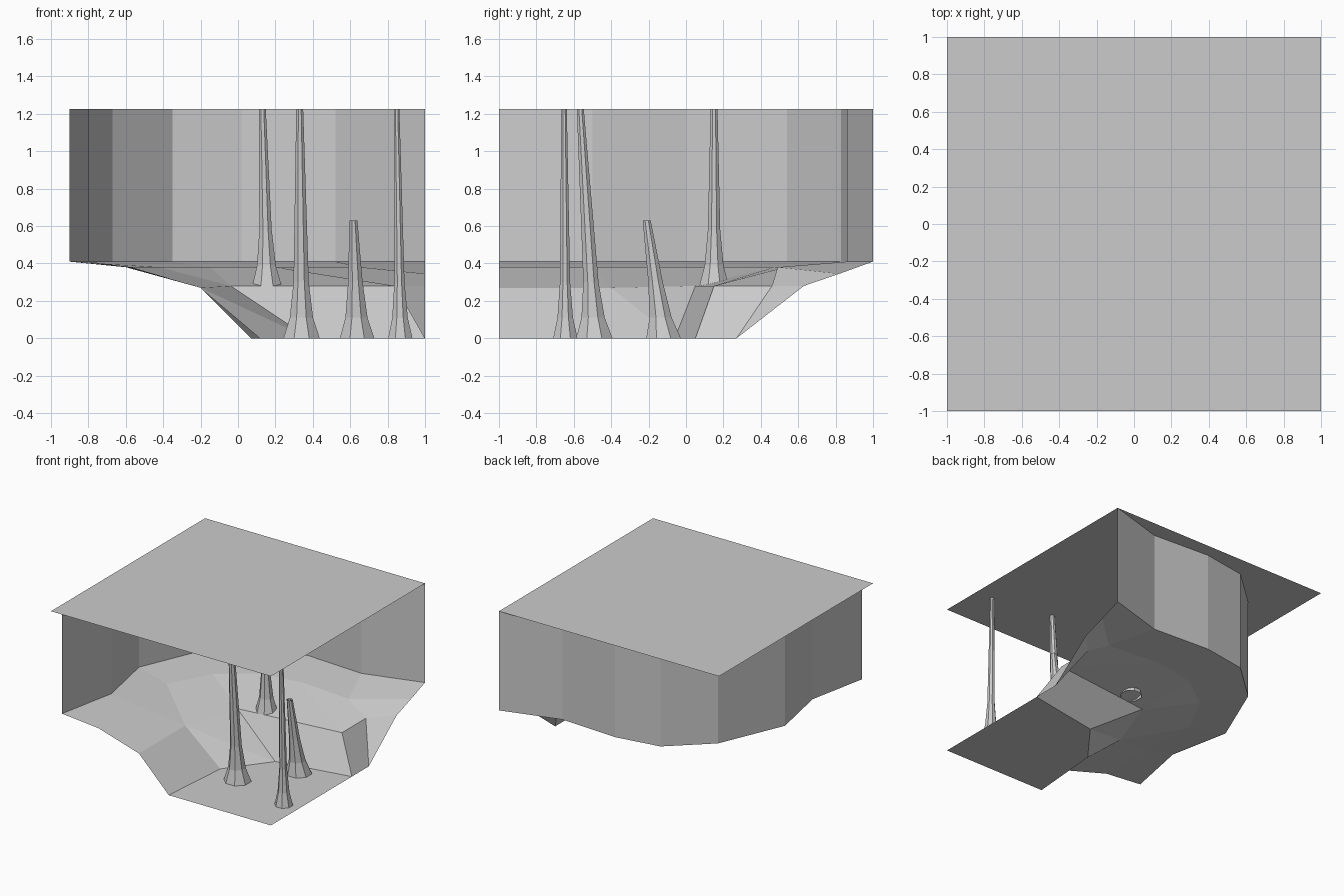
import bpy, bmesh, math

if "Cube" in bpy.data.objects:
    bpy.data.objects.remove(bpy.data.objects["Cube"])

TOP = 1.225


def make_object(name, bm):
    bmesh.ops.remove_doubles(bm, verts=bm.verts, dist=0.0005)
    mesh = bpy.data.meshes.new(name)
    bm.to_mesh(mesh)
    bm.free()
    obj = bpy.data.objects.new(name, mesh)
    bpy.context.collection.objects.link(obj)
    return obj


def face(bm, points):
    # skip repeated points so strips can collapse to triangles
    unique = list(dict.fromkeys(points))
    if len(unique) > 2:
        bm.faces.new([bm.verts.new(p) for p in unique])


def strips(bm, rows):
    for a, b in zip(rows, rows[1:]):
        for i in range(len(a) - 1):
            face(bm, [a[i], b[i], b[i + 1], a[i + 1]])


# shore outline shared by the bank wall and the basin rim
shore = [(-0.9, -1), (-0.8, -0.5), (-0.9, 0), (-0.67, 0.54),
         (-0.35, 0.83), (0.02, 0.89), (0.52, 0.86), (1, 1)]
rim = [(x, y, 0.41) for x, y in shore]

# upright bank wall
bm = bmesh.new()
strips(bm, [[(x, y, TOP) for x, y in shore], rim])
make_object("bank_wall", bm)

# stepped basin: rim, shallow shelf, ledge, floor
shelf = [(-0.57, -1, 0.38), (-0.57, -0.5, 0.38), (-0.6, -0.07, 0.38),
         (-0.42, 0.27, 0.38), (-0.15, 0.47, 0.38), (0.2, 0.53, 0.38),
         (0.66, 0.49, 0.38), (1, 0.82, 0.345)]
corner = (-0.2, -0.4, 0.27)
ledge_end = (-0.04, 0.05, 0.28)
ledge = [(-0.2, -1, 0.27), corner, corner, ledge_end, ledge_end,
         (0.84, 0.15, 0.28), (0.84, 0.46, 0.28), (1, 0.63, 0.28)]
inner = (0.38, -0.06, 0)
floor = [(0.07, -1, 0), (0.12, -0.4, 0), inner, inner, inner,
         (1, 0.05, 0), (1, 0.27, 0), (1, 0.27, 0)]
bm = bmesh.new()
strips(bm, [rim, shelf, ledge, floor])
face(bm, [(1, -1, 0)] + floor[::-1])
make_object("basin", bm)

# flat water surface
bm = bmesh.new()
face(bm, [(-1, -1, TOP), (1, -1, TOP), (1, 1, TOP), (-1, 1, TOP)])
make_object("water_surface", bm)


def trunk(name, base, top, radius, tip=0.02, sides=8):
    # flared, slightly leaning open tube
    height = top[2] - base[2]
    profile = [(0, radius), (0.11, radius * 0.64),
               (0.3, radius * 0.42), (height, tip)]
    rows = []
    for h, r in profile:
        t = h / height
        cx, cy, cz = (b + (e - b) * t for b, e in zip(base, top))
        ring = [(cx + r * math.cos(math.tau * (k + 0.5) / sides),
                 cy + r * math.sin(math.tau * (k + 0.5) / sides), cz)
                for k in range(sides)]
        rows.append(ring + ring[:1])
    bm = bmesh.new()
    strips(bm, rows[::-1])
    make_object(name, bm)


# sunken tree trunks
trunk("trunk_ledge", (0.155, 0.15, 0.28), (0.13, 0.15, TOP), 0.085)
trunk("trunk_middle", (0.34, -0.49, 0), (0.33, -0.565, TOP), 0.105)
trunk("trunk_front", (0.868, -0.645, 0), (0.848, -0.652, TOP), 0.07, 0.016)
trunk("trunk_short", (0.637, -0.12, 0), (0.617, -0.21, 0.63), 0.1, 0.023)
